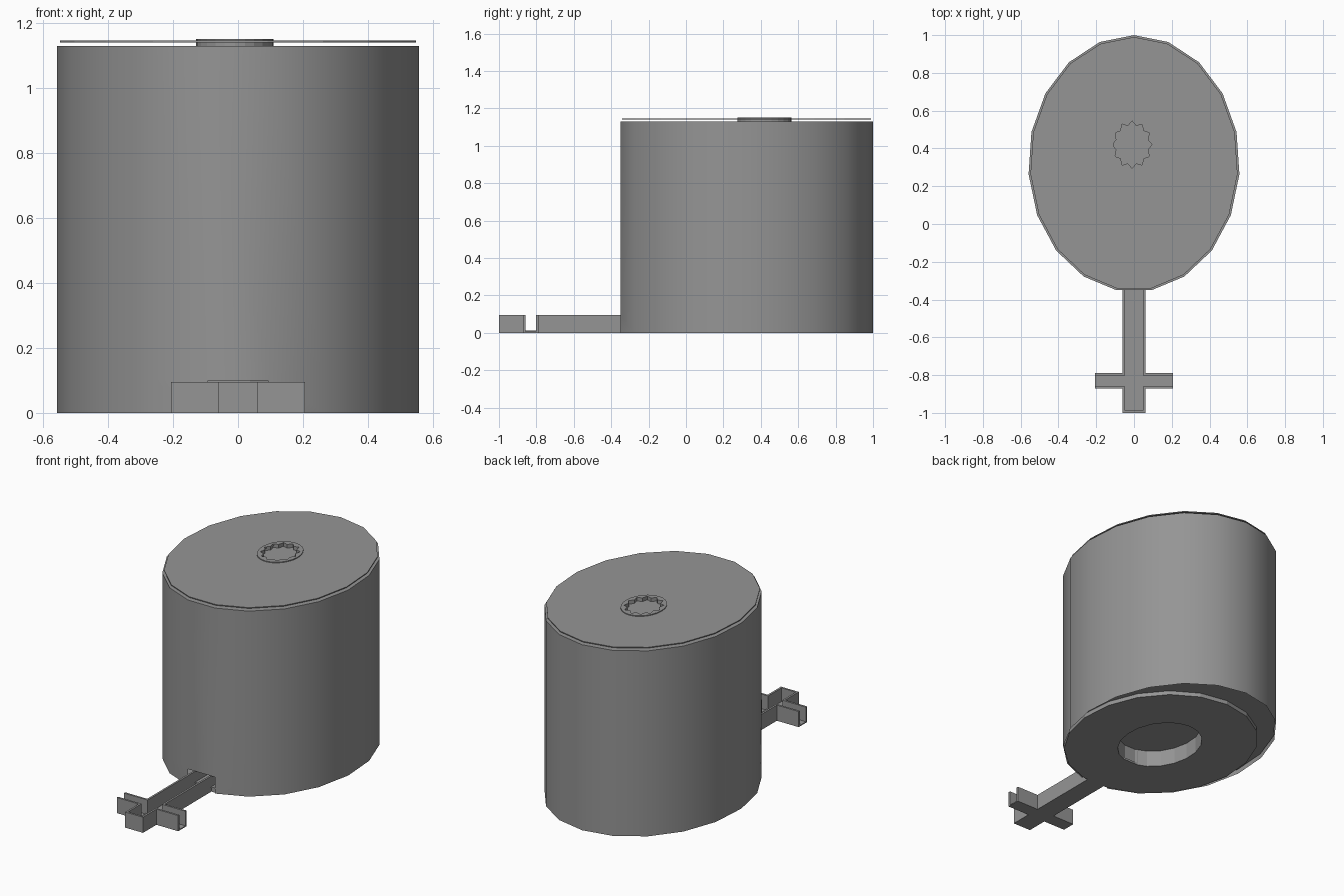
import bpy, bmesh, math

cube = bpy.data.objects.get("Cube")
if cube:
    bpy.data.objects.remove(cube, do_unlink=True)

SIDES = 19
CY, RX, RY = 0.32, 0.56, 0.68
HEIGHT = 1.13

grey = bpy.data.materials.new("plain grey")
grey.use_nodes = True
COLOUR = (0.3, 0.3, 0.3, 1)
grey.diffuse_color = COLOUR
grey.node_tree.nodes["Principled BSDF"].inputs["Base Color"].default_value = COLOUR


def finish(name, bm, smooth=False):
    bmesh.ops.recalc_face_normals(bm, faces=bm.faces)
    mesh = bpy.data.meshes.new(name)
    bm.to_mesh(mesh)
    bm.free()
    mesh.materials.append(grey)
    obj = bpy.data.objects.new(name, mesh)
    bpy.context.collection.objects.link(obj)
    if smooth:
        bpy.ops.object.select_all(action='DESELECT')
        obj.select_set(True)
        bpy.context.view_layer.objects.active = obj
        bpy.ops.object.shade_smooth_by_angle(angle=math.radians(30))
    return obj


def loop(bm, rx, ry, cy, z, n=SIDES, cx=0.0, notch=0.0):
    """Closed oval of vertices; notch pulls every other one inward."""
    verts = []
    for i in range(n):
        a = math.tau * i / n
        k = 1 - notch * (i % 2)
        verts.append(bm.verts.new((cx + k * rx * math.sin(a), cy + k * ry * math.cos(a), z)))
    return verts


def bridge(bm, a, b):
    n = len(a)
    return [bm.faces.new((a[i], a[(i + 1) % n], b[(i + 1) % n], b[i])) for i in range(n)]


def ring_plate(name, outer, inner, z0, z1, n=SIDES, notch=0.0, cx=0.0):
    """Flat oval plate with an oval hole; outer and inner are (rx, ry, cy)."""
    bm = bmesh.new()
    loops = [loop(bm, *outer, z0, n, cx), loop(bm, *outer, z1, n, cx),
             loop(bm, *inner, z1, n, cx, notch), loop(bm, *inner, z0, n, cx, notch)]
    for i in range(4):
        bridge(bm, loops[i], loops[(i + 1) % 4])
    return finish(name, bm)


def disc(name, rx, ry, cy, z):
    bm = bmesh.new()
    bm.faces.new(loop(bm, rx, ry, cy, z))
    return finish(name, bm)


def box(name, x0, x1, y0, y1, z0, z1):
    bm = bmesh.new()
    bmesh.ops.create_cube(bm, size=1)
    for v in bm.verts:
        v.co = (x1 if v.co.x > 0 else x0, y1 if v.co.y > 0 else y0, z1 if v.co.z > 0 else z0)
    return finish(name, bm)


# Tower wall, with a low doorway in the front facet
bm = bmesh.new()
rings = [loop(bm, RX, RY, CY, z) for z in (0, 0.1, HEIGHT)]
low = bridge(bm, rings[0], rings[1])
bridge(bm, rings[1], rings[2])
front = min(low, key=lambda f: f.calc_center_median().y)
bmesh.ops.delete(bm, geom=[front], context='FACES_ONLY')
wall = finish("tower_wall", bm, smooth=True)

# Roof: body cap and a thin lid with a hole
disc("tower_cap", RX, RY, CY, HEIGHT)
ring_plate("roof_lid", (0.55, 0.67, CY), (0.11, 0.135, 0.42), 1.142, 1.147)

# Ragged collar around the roof hole
ring_plate("roof_collar", (0.12, 0.145, 0.42), (0.105, 0.125, 0.42), HEIGHT, 1.152,
           n=24, notch=0.18, cx=-0.01)

# Base: recessed floor sheet, lower ring and the ceiling of its recess
ring_plate("floor_sheet", (0.555, 0.675, CY), (0.22, 0.27, 0.23), 0.025, 0.03)
ring_plate("base_ring", (0.53, 0.59, 0.24), (0.22, 0.27, 0.23), 0, 0.025)
bm = bmesh.new()
bottom, top = [loop(bm, 0.22, 0.27, 0.23, z) for z in (0.03, 0.1)]
bridge(bm, bottom, top)
bm.faces.new(top)
finish("base_recess", bm)

# Open channel running forward, crossed by a short one
T = 0.012
W, ARM, BACK, FRONT = 0.06, 0.207, -0.03, -1.0
Y0, Y1, H = -0.865, -0.795, 0.095
box("channel_floor", -W, W, FRONT, BACK, 0, T)
box("channel_end", -W, W, FRONT, FRONT + T, T, H)
for side, name in ((1, "left"), (-1, "right")):
    xs = sorted((side * W, side * (W - T)))
    box(name + "_channel_wall", *xs, Y1, BACK, T, H)
    box(name + "_channel_front_wall", *xs, FRONT + T, Y0, T, H)
    arm = sorted((side * (W - T), side * ARM))
    box(name + "_arm_floor", *sorted((side * W, side * ARM)), Y0, Y1, 0, T / 2)
    box(name + "_arm_front_wall", *arm, Y0 - T / 2, Y0 + T / 2, 0, H)
    box(name + "_arm_back_wall", *arm, Y1 - T / 2, Y1 + T / 2, 0, H)
